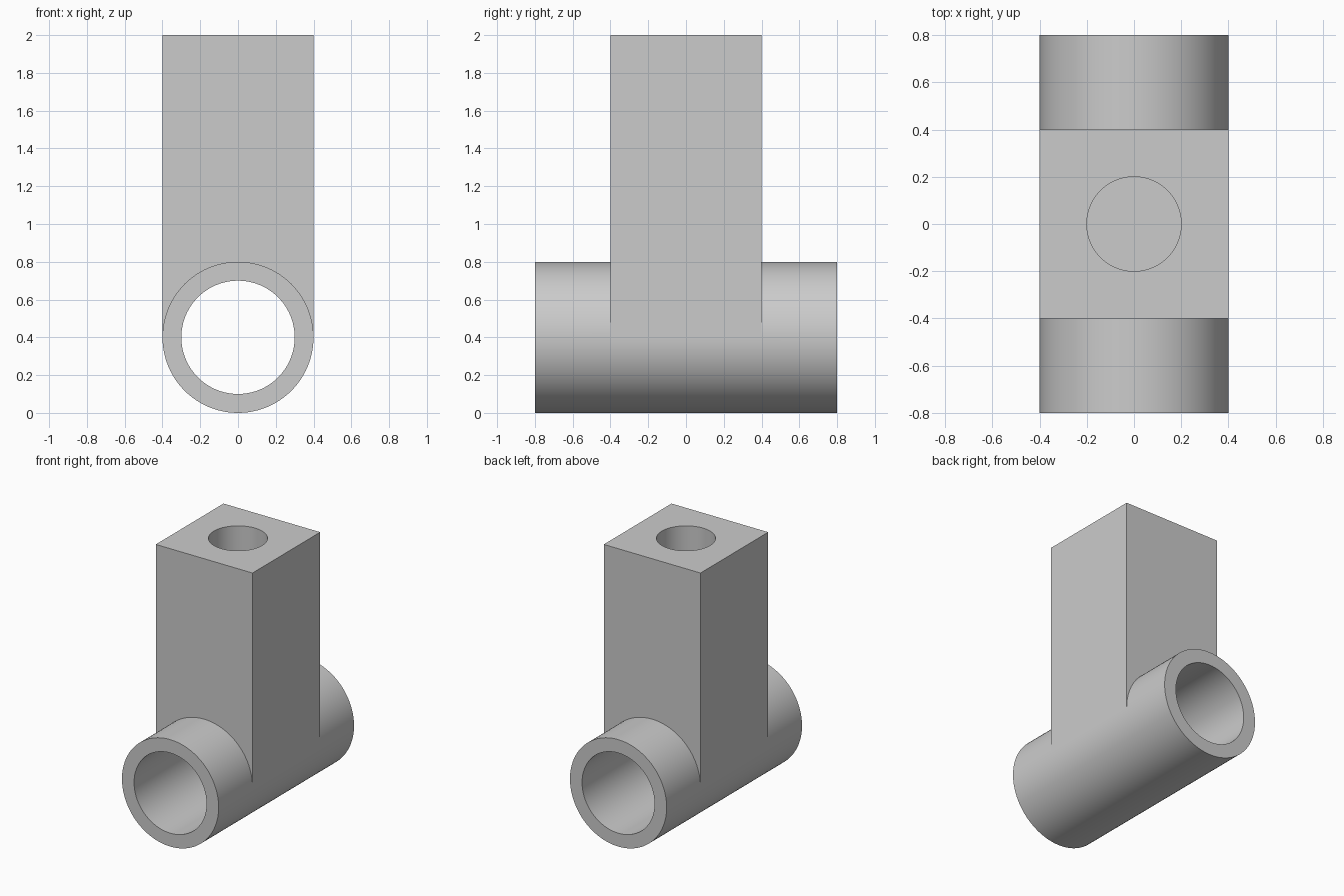
import bpy
import bmesh
from math import cos, sin, pi, radians

cube = bpy.data.objects.get("Cube")
if cube:
    bpy.data.objects.remove(cube, do_unlink=True)

N = 96                     # sides of every round
HALF = N // 2
R_OUT, R_BORE, R_HOLE = 0.4, 0.3, 0.2
AXIS_Z, TOP_Z, HOLE_FLOOR = 0.4, 2.0, 1.2
END_Y, BLOCK = 0.8, 0.4

bm = bmesh.new()


def tube_ring(r, y):
    return [bm.verts.new((r * cos(2 * pi * i / N), y, AXIS_Z + r * sin(2 * pi * i / N)))
            for i in range(N)]


def hole_ring(z):
    return [bm.verts.new((R_HOLE * cos(2 * pi * i / N), R_HOLE * sin(2 * pi * i / N), z))
            for i in range(N)]


def bridge(a, b, start=0):
    for i in range(start, N):
        j = (i + 1) % N
        bm.faces.new((a[i], a[j], b[j], b[i]))


# Tube: outer skin (open on top where the block rises), bore and end rims
outer = [tube_ring(R_OUT, y) for y in (-END_Y, -BLOCK, BLOCK, END_Y)]
bore = [tube_ring(R_BORE, y) for y in (-END_Y, END_Y)]
bridge(outer[0], outer[1])
bridge(outer[1], outer[2], HALF)
bridge(outer[2], outer[3])
bridge(bore[0], bore[1])
bridge(outer[0], bore[0])
bridge(outer[3], bore[1])

# Block: front and back saddle over the tube, sides run tangent into it
corner = {(sx, sy): bm.verts.new((sx * BLOCK, sy * BLOCK, TOP_Z))
          for sx in (-1, 1) for sy in (-1, 1)}
for ring, sy in ((outer[1], -1), (outer[2], 1)):
    bm.faces.new(ring[:HALF + 1] + [corner[-1, sy], corner[1, sy]])
for i, sx in ((0, 1), (HALF, -1)):
    bm.faces.new((outer[1][i], outer[2][i], corner[sx, 1], corner[sx, -1]))

# Blind round hole in the block's top, with four top panels around it
rim, floor = hole_ring(TOP_Z), hole_ring(HOLE_FLOOR)
bridge(rim, floor)
bm.faces.new(floor)
around = [corner[1, 1], corner[-1, 1], corner[-1, -1], corner[1, -1]]
for q in range(4):
    first = N // 8 + q * N // 4
    arc = [rim[(first + k) % N] for k in range(N // 4 + 1)]
    bm.faces.new(arc + [around[(q + 1) % 4], around[q]])

bmesh.ops.recalc_face_normals(bm, faces=bm.faces)
mesh = bpy.data.meshes.new("tube_bracket")
bm.to_mesh(mesh)
bm.free()

# Plain grey
colour = (0.6, 0.6, 0.6, 1)
grey = bpy.data.materials.new("light_grey")
grey.use_nodes = True
grey.diffuse_color = colour
grey.node_tree.nodes["Principled BSDF"].inputs["Base Color"].default_value = colour
mesh.materials.append(grey)

bracket = bpy.data.objects.new("tube_bracket", mesh)
bpy.context.collection.objects.link(bracket)
bpy.ops.object.select_all(action='DESELECT')
bracket.select_set(True)
bpy.context.view_layer.objects.active = bracket
bpy.ops.object.shade_smooth_by_angle(angle=radians(30))
